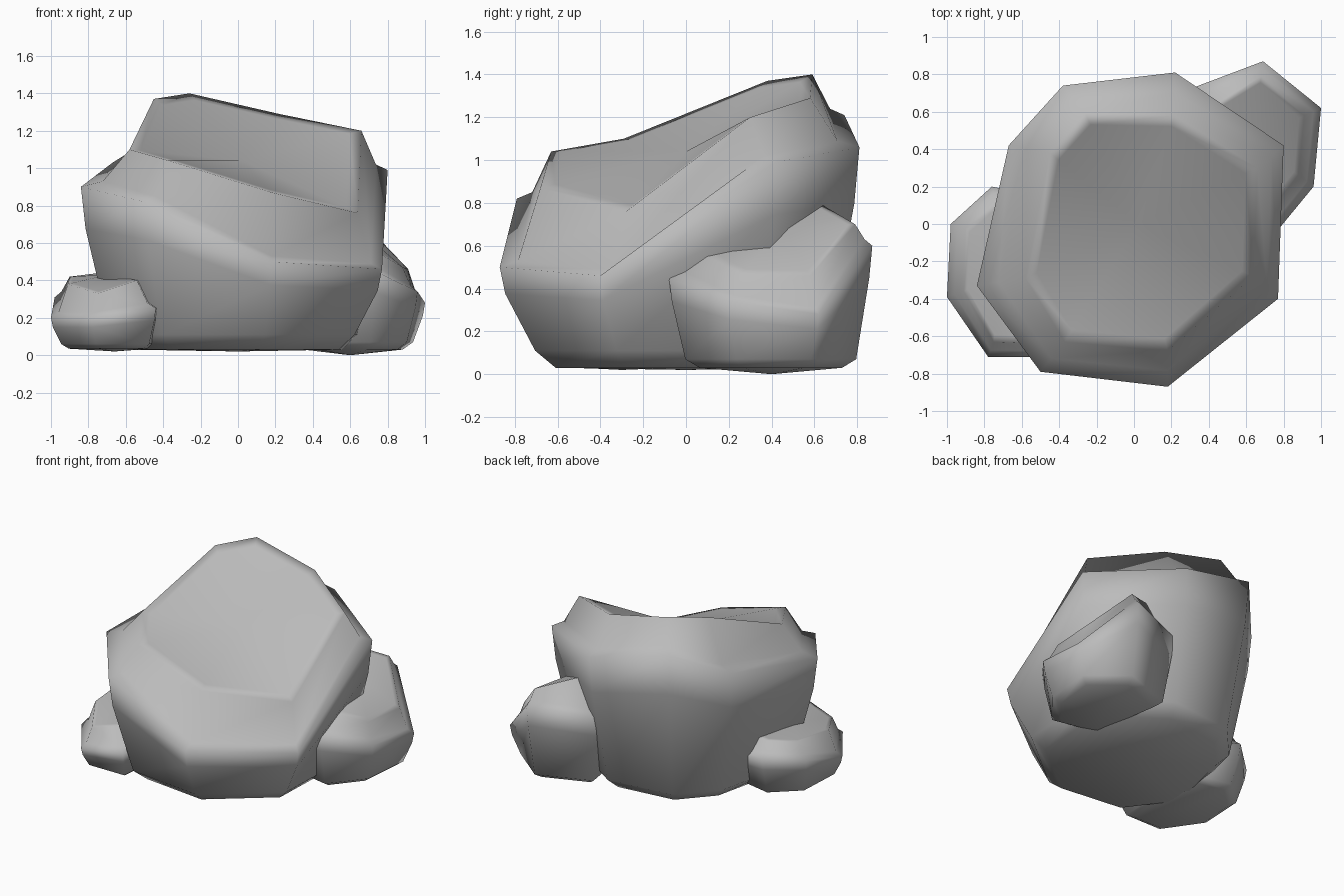
import bpy, bmesh
from mathutils import Vector

cube = bpy.data.objects.get("Cube")
if cube:
    bpy.data.objects.remove(cube)

stone = bpy.data.materials.new("stone_grey")
stone.use_nodes = True
GREY = (0.5, 0.5, 0.5, 1)
stone.diffuse_color = GREY
stone.node_tree.nodes["Principled BSDF"].inputs["Base Color"].default_value = GREY


def shrink(ring, centre, scale):
    """Scale an outline towards a centre in plan, keeping its heights."""
    return [Vector((centre[0] + (p.x - centre[0]) * scale,
                    centre[1] + (p.y - centre[1]) * scale, p.z)) for p in ring]


def flatten(ring, z):
    return [Vector((p.x, p.y, z)) for p in ring]


def rock(name, crown, ridge, centre, peak, base, low, foot):
    """Loft a dished crown, a ledge, the widest ridge and a tapering foot."""
    crown = [Vector(p) for p in crown]
    ridge = [Vector(p) for p in ridge]
    peak = Vector(peak)
    dish = [p.lerp(peak, .1) for p in crown]
    ledge = [c.lerp(r, .55) for c, r in zip(crown, ridge)]
    for p, r in zip(ledge, ridge):
        p.z = r.z + .03
    waist = [Vector((p.x, p.y, p.z * .75)) for p in shrink(ridge, centre, .97)]
    rings = [dish, crown, ledge, ridge, waist,
             flatten(shrink(ridge, centre, low[0]), low[1]),
             flatten(shrink(ridge, centre, foot[0]), foot[1])]

    bm = bmesh.new()
    loops = [[bm.verts.new(p) for p in ring] for ring in rings]
    top = bm.verts.new(peak)
    bottom = bm.verts.new((centre[0], centre[1], base))
    n = len(ridge)
    for i in range(n):
        j = (i + 1) % n
        for upper, lower in zip(loops, loops[1:]):
            bm.faces.new((upper[i], upper[j], lower[j], lower[i]))
        bm.faces.new((top, loops[0][j], loops[0][i]))
        bm.faces.new((bottom, loops[-1][i], loops[-1][j]))
    bmesh.ops.recalc_face_normals(bm, faces=bm.faces)
    for face in bm.faces:
        face.smooth = True
    mesh = bpy.data.meshes.new(name)
    bm.to_mesh(mesh)
    bm.free()
    mesh.materials.append(stone)
    bpy.context.collection.objects.link(bpy.data.objects.new(name, mesh))


# Large boulder with a tilted, slightly dished top
rock("main_boulder",
     crown=[(-.26, .59, 1.40), (.22, .58, 1.29), (.66, .30, 1.20), (.64, -.28, .76),
            (.18, -.68, .87), (-.37, -.63, 1.04), (-.58, -.29, 1.10), (-.45, .38, 1.37)],
     ridge=[(-.38, .74, 1.21), (.22, .81, 1.06), (.80, .42, .99), (.77, -.40, .46),
            (.18, -.87, .50), (-.50, -.79, .82), (-.84, -.33, .90), (-.67, .42, 1.03)],
     centre=(0, 0), peak=(.02, 0, 1.04), base=.02, low=(.81, .11), foot=(.70, .03))

# Medium stone at the back
rock("back_stone",
     crown=[(.68, .79, .70), (.91, .58, .46), (.88, .26, .47), (.73, .08, .56),
            (.45, .15, .62), (.40, .62, .80)],
     ridge=[(.69, .87, .60), (1.0, .62, .28), (.96, .20, .34), (.73, -.08, .45),
            (.35, .0, .40), (.24, .70, .57)],
     centre=(.60, .40), peak=(.64, .45, .68), base=.0, low=(.84, .07), foot=(.70, .03))

# Small stone at the front corner
rock("front_stone",
     crown=[(-.74, .12, .44), (-.90, -.02, .42), (-.91, -.36, .38), (-.75, -.63, .33),
            (-.54, -.64, .40), (-.48, .04, .42)],
     ridge=[(-.76, .20, .34), (-.98, 0, .31), (-1.0, -.39, .20), (-.78, -.71, .20),
            (-.44, -.71, .25), (-.38, .12, .28)],
     centre=(-.66, -.30), peak=(-.70, -.25, .43), base=.02, low=(.84, .06), foot=(.72, .035))
